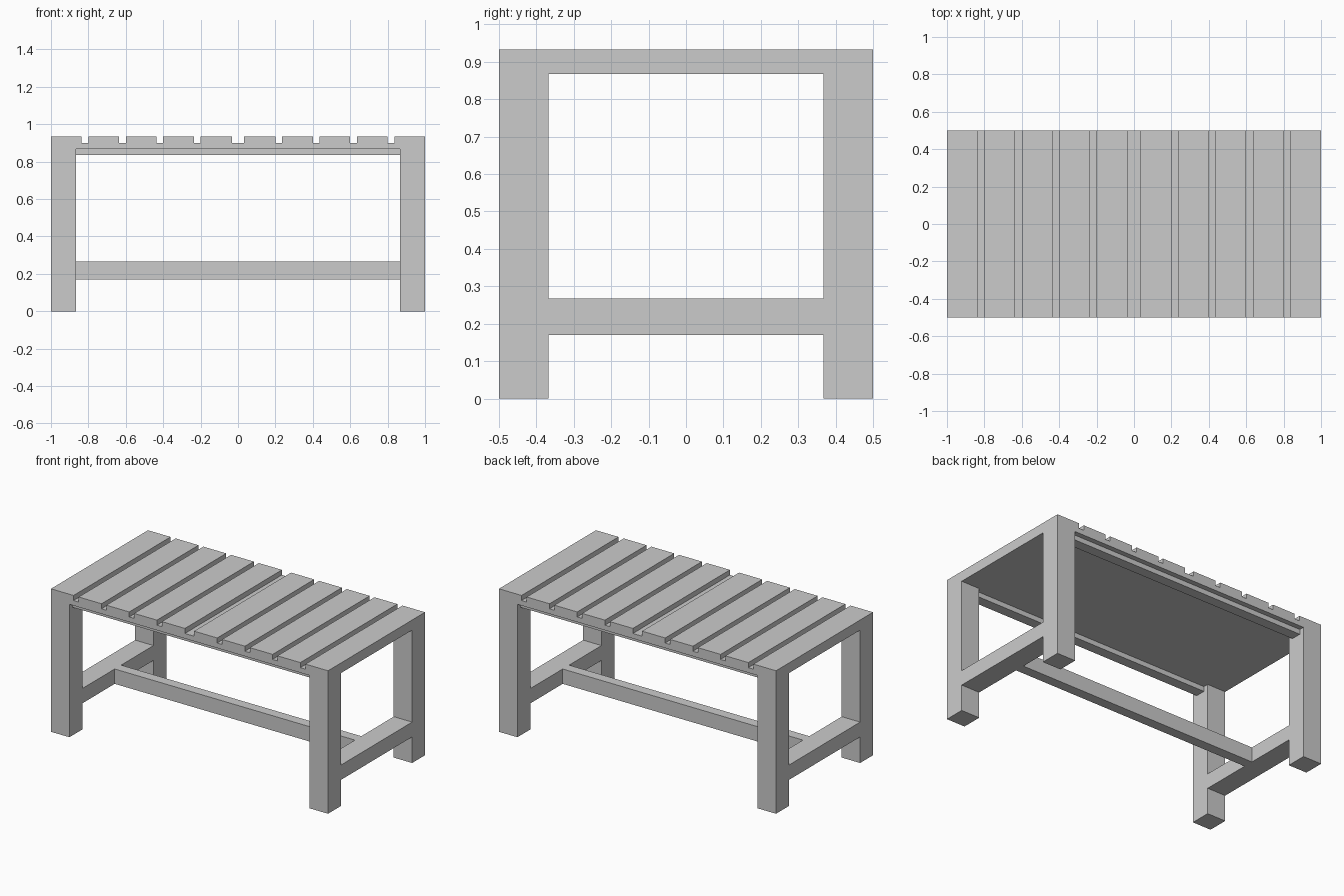
import bpy
import bmesh

if "Cube" in bpy.data.objects:
    bpy.data.objects.remove(bpy.data.objects["Cube"])


def box(name, x0, x1, y0, y1, z0, z1):
    bm = bmesh.new()
    bmesh.ops.create_cube(bm, size=1)
    for v in bm.verts:
        v.co = ((x0 + x1) / 2 + v.co.x * (x1 - x0),
                (y0 + y1) / 2 + v.co.y * (y1 - y0),
                (z0 + z1) / 2 + v.co.z * (z1 - z0))
    return finish(name, bm)


def prism(name, points, offset):
    """Extrude a closed 3D outline along an offset."""
    bm = bmesh.new()
    face = bm.faces.new([bm.verts.new(p) for p in points])
    ext = bmesh.ops.extrude_face_region(bm, geom=[face], use_keep_orig=True)
    moved = [g for g in ext["geom"] if isinstance(g, bmesh.types.BMVert)]
    bmesh.ops.translate(bm, verts=moved, vec=offset)
    bmesh.ops.recalc_face_normals(bm, faces=bm.faces)
    return finish(name, bm)


def finish(name, bm):
    me = bpy.data.meshes.new(name)
    bm.to_mesh(me)
    bm.free()
    ob = bpy.data.objects.new(name, me)
    bpy.context.collection.objects.link(ob)
    return ob


TOP, GROOVE, UNDER = 0.933, 0.9, 0.867
LEG = 0.867   # inner x of the legs

# Slatted top: one grooved profile, with a wider groove in the middle
half = [(0.2, 0.235), (0.4, 0.435), (0.6, 0.635), (0.8, 0.837)]
grooves = [(-b, -a) for a, b in reversed(half)] + [(-0.033, 0.033)] + half
outline = [(-1, UNDER), (-1, TOP)]
for a, b in grooves:
    outline += [(a, TOP), (a, GROOVE), (b, GROOVE), (b, TOP)]
outline += [(1, TOP), (1, UNDER)]
prism("slatted_top", [(x, -0.5, z) for x, z in outline], (0, 1, 0))

# H-shaped end frames: two legs and a cross rail flush with them
frame = [(-0.5, 0), (-0.367, 0), (-0.367, 0.17), (0.367, 0.17), (0.367, 0),
         (0.5, 0), (0.5, UNDER), (0.367, UNDER), (0.367, 0.267),
         (-0.367, 0.267), (-0.367, UNDER), (-0.5, UNDER)]
for name, x in (("left_end_frame", -1), ("right_end_frame", LEG)):
    prism(name, [(x, y, z) for y, z in frame], (1 - LEG, 0, 0))

# Aprons under the long edges of the top
box("front_apron", -LEG, LEG, -0.467, -0.4, 0.835, UNDER)
box("back_apron", -LEG, LEG, 0.4, 0.467, 0.835, UNDER)

# Central stretcher between the end frames
box("center_stretcher", -LEG, LEG, -0.033, 0.033, 0.17, 0.267)
